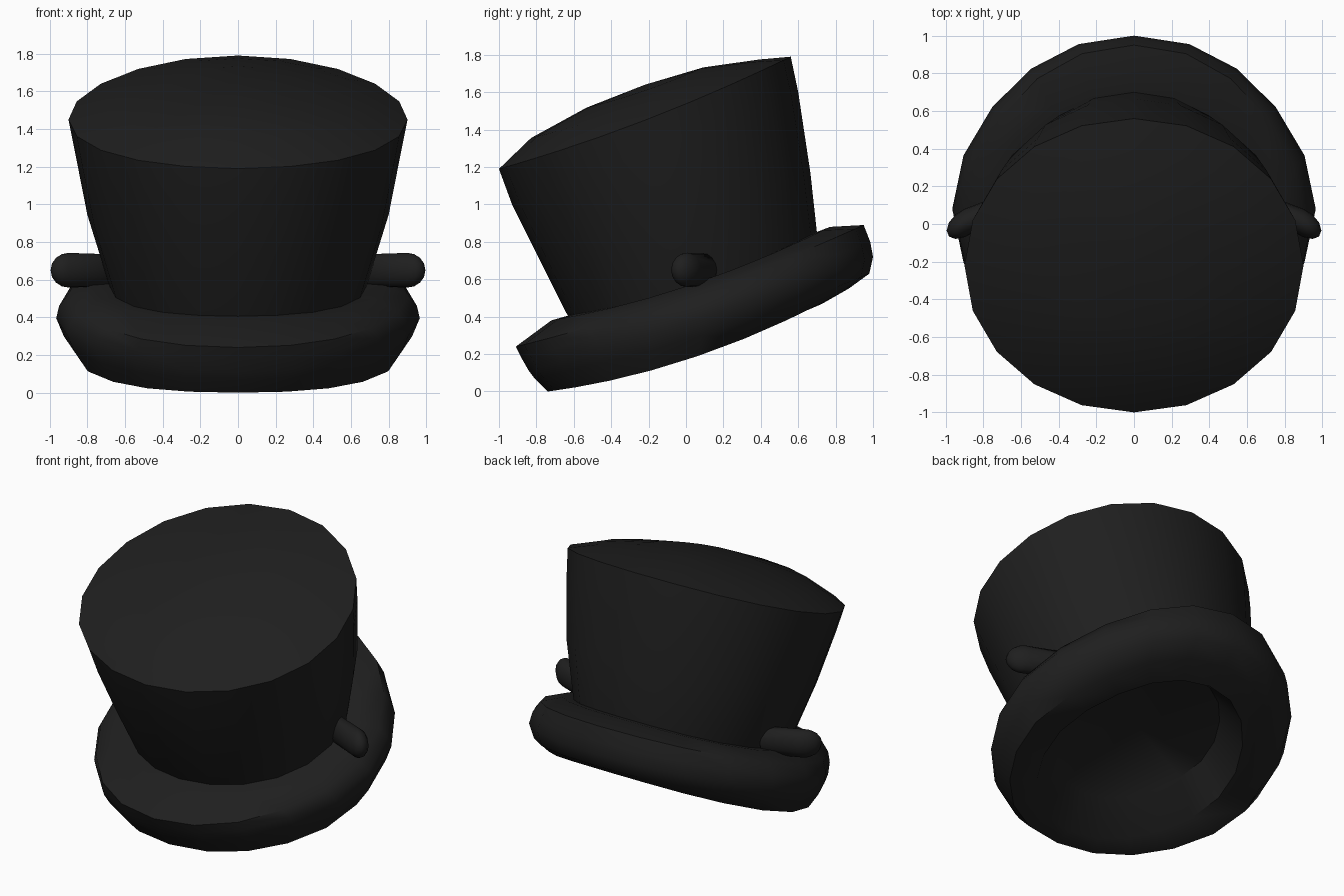
import bpy, bmesh, math
from mathutils import Vector

cube = bpy.data.objects.get("Cube")
if cube:
    bpy.data.objects.remove(cube)

SIDES = 20
black = bpy.data.materials.new("soft_black")
black.use_nodes = True
COLOUR = (0.0135, 0.0135, 0.0135, 1)
black.diffuse_color = COLOUR
shader = black.node_tree.nodes["Principled BSDF"]
shader.inputs["Base Color"].default_value = COLOUR
shader.inputs["Roughness"].default_value = 0.8


def finish(name, bm):
    bmesh.ops.recalc_face_normals(bm, faces=bm.faces)
    mesh = bpy.data.meshes.new(name)
    bm.to_mesh(mesh)
    bm.free()
    mesh.materials.append(black)
    obj = bpy.data.objects.new(name, mesh)
    bpy.context.collection.objects.link(obj)
    bpy.ops.object.select_all(action="DESELECT")
    obj.select_set(True)
    bpy.context.view_layer.objects.active = obj
    bpy.ops.object.shade_smooth_by_angle(angle=math.radians(50))


def ring(front, back, half_width, lift=0, pinch=0.0):
    """Tilted oval through a front and a back point (y, z).

    Lift moves its sides up, pinch narrows its diagonals."""
    points = []
    for i in range(SIDES):
        a = 2 * math.pi * i / SIDES
        t = (1 - math.cos(a)) / 2
        x = half_width * math.sin(a) * (1 - pinch * math.sin(2 * a) ** 2)
        y = front[0] + (back[0] - front[0]) * t
        z = front[1] + (back[1] - front[1]) * t + lift * math.sin(a) ** 2
        points.append(Vector((x, y, z)))
    return points


def loft(name, rings, pole):
    """Skin a list of rings and close the last one with a fan to the pole."""
    bm = bmesh.new()
    rows = [[bm.verts.new(p) for p in r] for r in rings]
    for lower, upper in zip(rows, rows[1:]):
        for i in range(SIDES):
            j = (i + 1) % SIDES
            bm.faces.new((lower[i], lower[j], upper[j], upper[i]))
    tip = bm.verts.new(pole)
    for i in range(SIDES):
        bm.faces.new((rows[-1][i], rows[-1][(i + 1) % SIDES], tip))
    finish(name, bm)


# Flared crown with a shallow top, domed more toward the front
top = ring((-1.0, 1.19), (0.56, 1.79), 0.9, -0.04)
centre = Vector((0, -0.22, 1.49))
crown = [
    ring((-0.60, 0.36), (0.70, 0.79), 0.66, -0.08),
    ring((-0.64, 0.42), (0.70, 0.85), 0.685, -0.06),
    ring((-0.79, 0.72), (0.665, 1.17), 0.80),
    ring((-0.93, 1.00), (0.60, 1.60), 0.87),
    top,
]
for scale, rise in ((0.78, 0.075), (0.4, 0.135)):
    cap = [centre + (p - centre) * scale for p in top]
    crown.append([p + Vector((0, 0, rise - 0.04 * (p.y - centre.y))) for p in cap])
loft("crown", crown, centre + Vector((0, 0, 0.15)))

# Thick curled brim, with the head opening underneath
brim = [
    ((-0.58, 0.42), (0.64, 0.83), 0.64, -0.06),
    ((-0.72, 0.38), (0.77, 0.88), 0.78, -0.06),
    ((-0.91, 0.24), (0.95, 0.89), 0.905, -0.05),
    ((-0.88, 0.18), (0.985, 0.80), 0.95, -0.03),
    ((-0.84, 0.11), (1.00, 0.72), 0.965, -0.02),
    ((-0.81, 0.07), (0.98, 0.63), 0.925, -0.05),
    ((-0.74, 0.00), (0.87, 0.55), 0.85, -0.085),
    ((-0.62, 0.03), (0.73, 0.47), 0.64, -0.04),
    ((-0.49, 0.25), (0.57, 0.61), 0.51, 0),
]
loft("brim", [ring(*row, pinch=0.04) for row in brim], (0, 0.04, 0.48))

# Rounded side tabs, swept slightly forward toward the tips
for side, name in ((1, "left_tab"), (-1, "right_tab")):
    bm = bmesh.new()
    bmesh.ops.create_uvsphere(bm, u_segments=12, v_segments=8, radius=1)
    for v in bm.verts:
        x, y, z = v.co
        reach = 0.90 + 0.095 * x if x > -0.01 else 0.70 + 0.05 * x
        v.co = (side * reach, 0.075 * y + 0.06 - 0.42 * (reach - 0.77), 0.65 + 0.092 * z)
    finish(name, bm)
